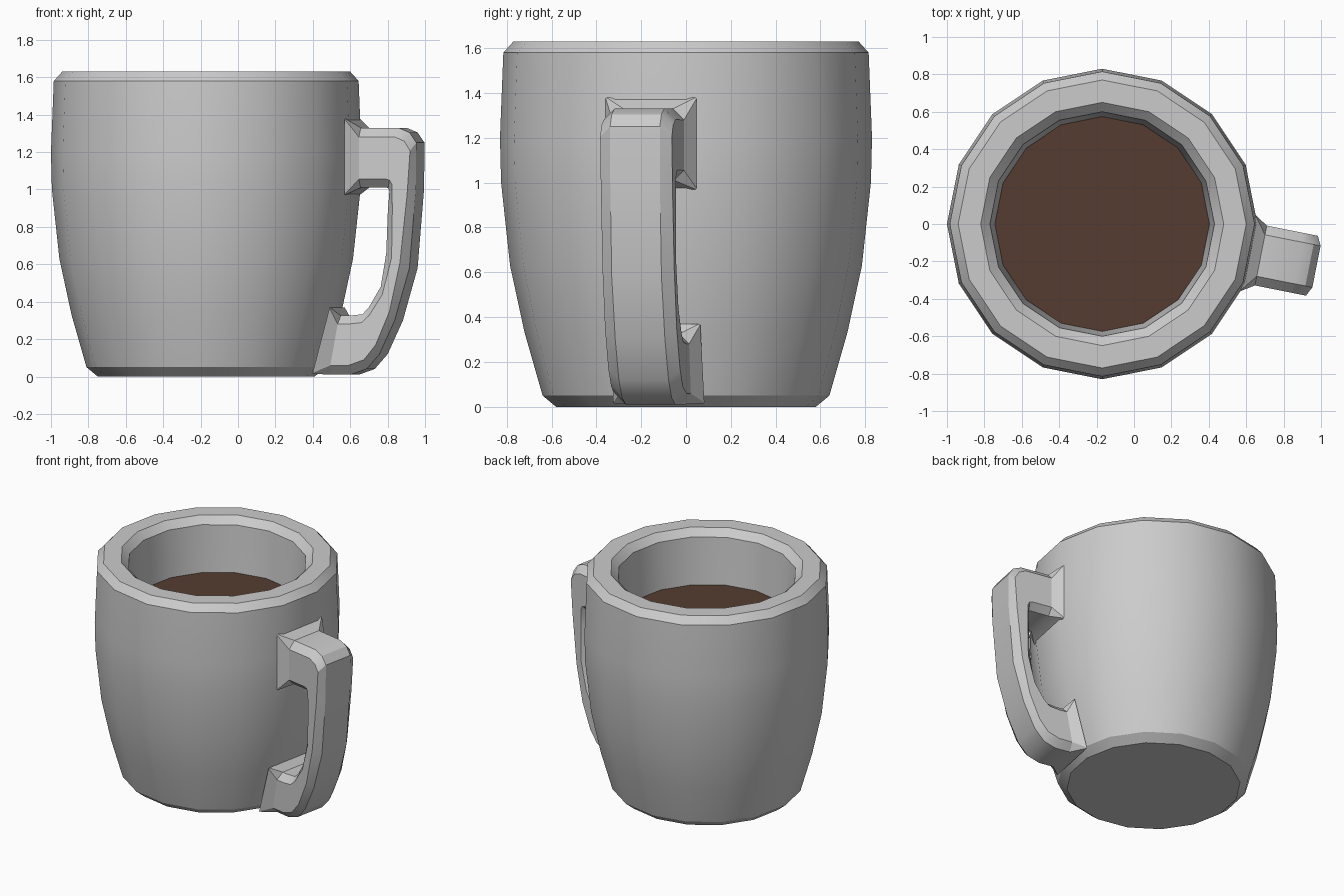
import bpy, bmesh, math
from mathutils import Vector

cube = bpy.data.objects.get("Cube")
if cube:
    bpy.data.objects.remove(cube, do_unlink=True)

SIDES = 16
CENTRE = Vector((-0.17, 0, 0))              # mug axis, shifted to balance the handle
HANDLE_ANGLE = -math.pi / SIDES             # handle sits on the middle of one facet


def material(name, colour):
    m = bpy.data.materials.new(name)
    m.use_nodes = True
    m.diffuse_color = (*colour, 1)
    bsdf = next(n for n in m.node_tree.nodes if n.type == 'BSDF_PRINCIPLED')
    bsdf.inputs["Base Color"].default_value = (*colour, 1)
    return m


ceramic = material("grey ceramic", (0.6, 0.6, 0.6))
brown = material("dark coffee brown", (0.09, 0.045, 0.029))


def loft(name, rings, mat, smooth=True):
    """Skin a row of equal closed rings and cap both ends."""
    bm = bmesh.new()
    loops = [[bm.verts.new(p) for p in ring] for ring in rings]
    n = len(loops[0])
    for a, b in zip(loops, loops[1:]):
        for i in range(n):
            j = (i + 1) % n
            bm.faces.new((a[i], a[j], b[j], b[i]))
    bm.faces.new(loops[0][::-1])
    bm.faces.new(loops[-1])
    bmesh.ops.recalc_face_normals(bm, faces=bm.faces)
    mesh = bpy.data.meshes.new(name)
    bm.to_mesh(mesh)
    bm.free()
    mesh.materials.append(mat)
    ob = bpy.data.objects.new(name, mesh)
    ob.location = CENTRE
    bpy.context.collection.objects.link(ob)
    if smooth:
        bpy.ops.object.select_all(action='DESELECT')
        ob.select_set(True)
        bpy.context.view_layer.objects.active = ob
        bpy.ops.object.shade_smooth_by_angle(angle=math.radians(30))
    return ob


def circle(r, z):
    step = 2 * math.pi / SIDES
    return [(r * math.cos(i * step), r * math.sin(i * step), z) for i in range(SIDES)]


# Cup: outer wall, bevelled rim, inner wall and inner floor
cup_profile = [(0.58, 0), (0.64, 0.05), (0.72, 0.33), (0.785, 0.63), (0.825, 1.0),
               (0.83, 1.2), (0.815, 1.58), (0.77, 1.63), (0.65, 1.63),
               (0.60, 1.58), (0.575, 1.24), (0.52, 0.6), (0.45, 0.2)]
loft("cup", [circle(r, z) for r, z in cup_profile], ceramic)

# Coffee surface, a thin disc touching the inner wall
loft("coffee", [circle(0.574, 1.232), circle(0.574, 1.24)], brown, smooth=False)

# Handle: outer and inner outline points as (distance from axis, height)
out_dir = Vector((math.cos(HANDLE_ANGLE), math.sin(HANDLE_ANGLE), 0))
side_dir = Vector((-out_dir.y, out_dir.x, 0))


def section(outer, inner, half, chamfer):
    """Eight-point chamfered cross-section between the two outlines."""
    o, i = Vector(outer), Vector(inner)
    d = (i - o).normalized()
    half_ring = [(o, half - chamfer), (o + d * chamfer, half),
                 (i - d * chamfer * 0.9, half), (i, half - chamfer * 0.9)]
    ring = half_ring + [(p, -w) for p, w in reversed(half_ring)]
    return [out_dir * p.x + side_dir * w + Vector((0, 0, p.y)) for p, w in ring]


handle_outline = [((0.865, 1.33), (0.865, 1.01)),
                  ((1.07, 1.33), (1.0, 1.012)),
                  ((1.13, 1.305), (1.015, 1.008)),
                  ((1.168, 1.25), (1.022, 0.99)),
                  ((1.165, 1.0), (1.013, 0.87)),
                  ((1.13, 0.58), (1.005, 0.66)),
                  ((1.05, 0.3), (0.975, 0.48)),
                  ((0.967, 0.12), (0.91, 0.37)),
                  ((0.896, 0.04), (0.875, 0.333)),
                  ((0.81, 0.01), (0.80, 0.325)),
                  ((0.70, 0.01), (0.757, 0.325))]
rings = [section((0.796, 1.38), (0.796, 0.97), 0.207, 0.004)]      # flared upper root
rings += [section(o, i, 0.163, 0.05) for o, i in handle_outline]
rings.append(section((0.62, 0.015), (0.714, 0.37), 0.207, 0.004))  # flared lower root
loft("handle", rings, ceramic)
